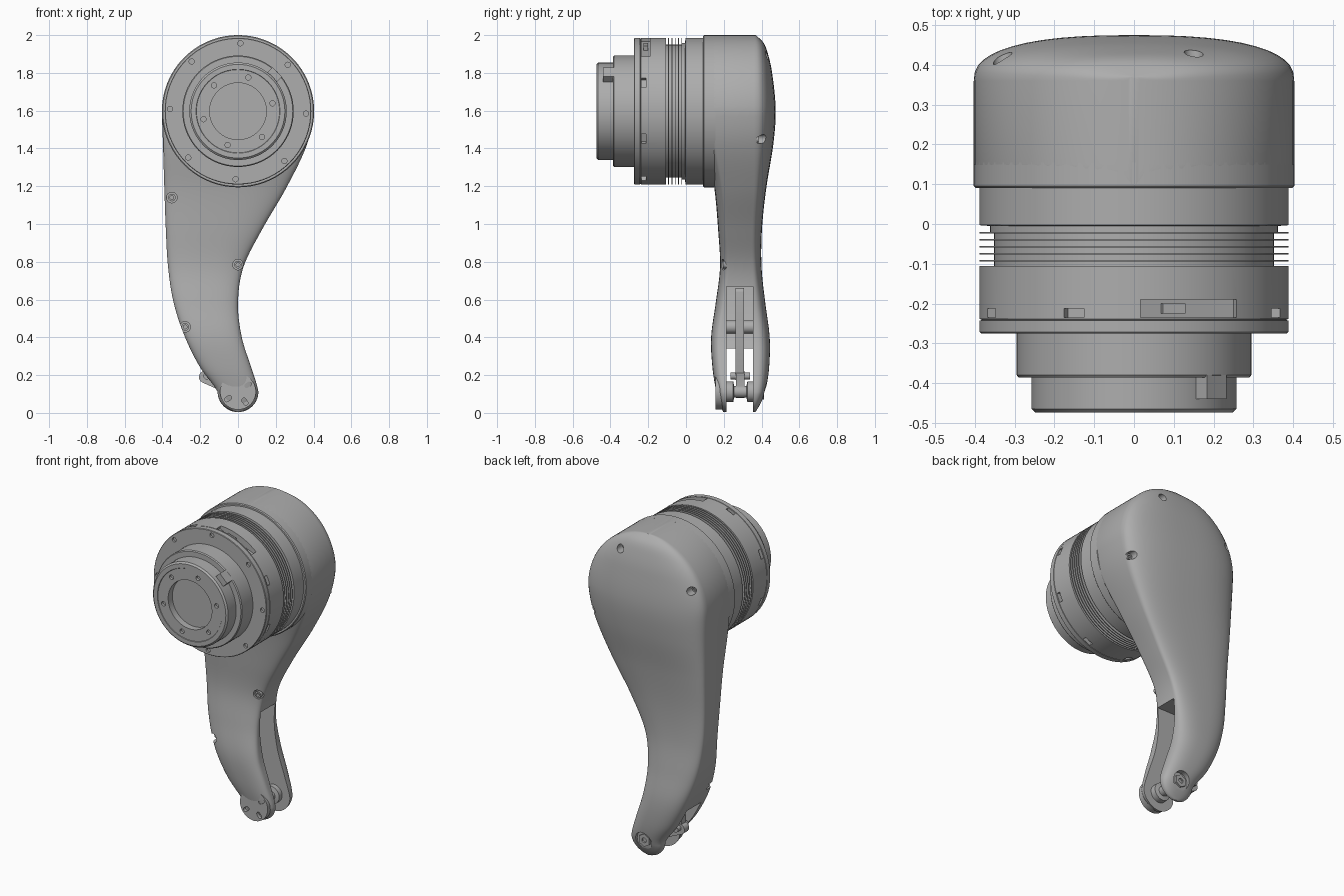
import bpy
import bmesh
from math import sin, cos, pi, radians
from mathutils import Matrix, Vector

if "Cube" in bpy.data.objects:
    bpy.data.objects.remove(bpy.data.objects["Cube"], do_unlink=True)

grey = bpy.data.materials.new("plain_grey")
grey.use_nodes = True
grey.diffuse_color = (0.42, 0.42, 0.42, 1)
grey.node_tree.nodes["Principled BSDF"].inputs["Base Color"].default_value = (0.42, 0.42, 0.42, 1)

MOTOR_Z = 1.597    # height of the motor axis
MOTOR_R = 0.403    # radius of the rounded leg top
JOINT_Z = 0.112    # height of the lower joint axis
JOINT_R = 0.108


def finish(name, verts, faces):
    """Make a clean closed object from vertices and faces."""
    mesh = bpy.data.meshes.new(name)
    mesh.from_pydata(verts, [], faces)
    bm = bmesh.new()
    bm.from_mesh(mesh)
    bmesh.ops.remove_doubles(bm, verts=bm.verts, dist=0.00001)
    bmesh.ops.recalc_face_normals(bm, faces=bm.faces)
    bm.to_mesh(mesh)
    bm.free()
    mesh.materials.append(grey)
    obj = bpy.data.objects.new(name, mesh)
    bpy.context.collection.objects.link(obj)
    return obj


def loft(name, rings):
    """Bridge equal rings of points and cap both ends."""
    n = len(rings[0])
    faces = [list(range(n)), list(range((len(rings) - 1) * n, len(rings) * n))]
    for i in range(len(rings) - 1):
        for j in range(n):
            k = (j + 1) % n
            faces.append([i * n + j, i * n + k, (i + 1) * n + k, (i + 1) * n + j])
    return finish(name, [p for ring in rings for p in ring], faces)


def lathe(name, profile, x=0, z=MOTOR_Z, sides=72):
    """Turn a (radius, y) profile round a front-to-back axis."""
    rings = [[(x + r * sin(2 * pi * j / sides), y, z + r * cos(2 * pi * j / sides))
              for j in range(sides)] for r, y in profile]
    return loft(name, rings)


def rod(name, x, z, r, y0, y1, sides=24):
    return lathe(name, [(r, y0), (r, y1)], x, z, sides)


def prism(name, outline, y0, y1):
    """Extrude an (x, z) outline from front to back."""
    return loft(name, [[(x, y, z) for x, z in outline] for y in (y0, y1)])


def link(name, a, b, width, y0, y1):
    """Flat bar with round ends between two (x, z) points."""
    a, b = Vector(a), Vector(b)
    d = (b - a).normalized()
    side = Vector((-d.y, d.x))
    outline = []
    for centre, s in ((a, -1), (b, 1)):
        for i in range(9):
            t = pi * i / 8
            outline.append(tuple(centre + s * width * (sin(t) * d + cos(t) * side)))
    return prism(name, outline, y0, y1)


def radial_box(name, angle, radius, wide, tall, y0, y1):
    """Box on the motor rim, turned to face outward."""
    w, h = wide / 2, tall / 2
    box = prism(name, [(-w, radius - h), (w, radius - h), (w, radius + h), (-w, radius + h)], y0, y1)
    box.data.transform(Matrix.Translation((0, 0, MOTOR_Z)) @ Matrix.Rotation(angle, 4, 'Y'))
    return box


def cut(target, cutters):
    for cutter in cutters:
        cutter.hide_render = True
        mod = target.modifiers.new("cut", 'BOOLEAN')
        mod.operation, mod.solver, mod.object = 'DIFFERENCE', 'EXACT', cutter
        bpy.context.view_layer.objects.active = target
        bpy.ops.object.modifier_apply(modifier=mod.name)
        bpy.data.objects.remove(cutter, do_unlink=True)


# Leg shape by height: z, left edge, right edge, front, side band end, back
KEYS = [(0, -.1, .1, .2, .355, .365), (.05, -.1, .1, .175, .36, .395),
        (.112, -.108, .108, .16, .365, .42), (.24, -.2, .07, .14, .37, .44),
        (.4, -.28, .02, .133, .37, .443), (.58, -.34, 0, .157, .36, .42),
        (.77, -.37, .028, .18, .35, .4), (.97, -.382, .127, .17, .35, .402),
        (1.19, -.39, .255, .15, .36, .425), (1.42, -.397, .365, .11, .36, .462),
        (1.6, -.403, .403, .1, .36, .475), (1.8, -.4, .4, .1, .36, .456),
        (1.9, -.4, .4, .1, .36, .434), (1.96, -.4, .4, .1, .36, .41),
        (2, -.4, .4, .1, .36, .37)]


def slope(i, c):
    a, b = KEYS[max(i - 1, 0)], KEYS[min(i + 1, len(KEYS) - 1)]
    return (b[c] - a[c]) / (b[0] - a[0])


def shape(z, c):
    """Smooth value of one column at height z."""
    i = max(k for k in range(len(KEYS) - 1) if KEYS[k][0] <= z)
    a, b = KEYS[i], KEYS[i + 1]
    h = b[0] - a[0]
    t = (z - a[0]) / h
    return (a[c] * (1 + 2 * t) * (1 - t) ** 2 + b[c] * t * t * (3 - 2 * t)
            + h * slope(i, c) * t * (1 - t) ** 2 + h * slope(i + 1, c) * t * t * (t - 1))


def section(z, left, right):
    """Flat-sided cross-section with domed front and back."""
    front, band, back = (shape(z, c) for c in (3, 4, 5))
    mid, half, ring = (left + right) / 2, (right - left) / 2, []
    for start, depth in ((band, back - band), (front + 0.05, -0.05)):
        s = 1 if depth > 0 else -1
        for i in range(25):
            t = pi * i / 24
            u = abs(cos(t)) ** 0.8 * (1 if t < pi / 2 else -1)
            ring.append((mid + s * half * u, start + depth * abs(sin(t)) ** 0.8, z))
    return ring


slices = []
for i in range(1, 12):
    t = pi / 2 * i / 12
    slices.append((JOINT_Z - JOINT_R * cos(t), -JOINT_R * sin(t), JOINT_R * sin(t)))
for i in range(50):
    z = JOINT_Z + (MOTOR_Z - JOINT_Z) * i / 50
    slices.append((z, shape(z, 1), shape(z, 2)))
for i in range(24):
    t = radians(88) * i / 23
    slices.append((MOTOR_Z + MOTOR_R * sin(t), -MOTOR_R * cos(t), MOTOR_R * cos(t)))
leg = loft("leg", [section(*s) for s in slices])

# Fork slot, screw holes and joint recess
slot = [(.3, .67), (-.27, .67), (-.25, .5), (-.18, .34), (-.5, .34), (-.5, -.1), (.3, -.1)]
front_screws = [(-.35, 1.14), (0, .785), (-.28, .455)]
back_screws = [(.15, 1.89), (.355, 1.45), (-.33, 1.75)]
cut(leg, [prism("slot_cutter", slot, .215, .355)]
    + [rod("hole_cutter", x, z, .028, 0, .215) for x, z in front_screws]
    + [rod("hole_cutter", x, z, .024, .375, .6) for x, z in back_screws]
    + [rod("joint_cutter", 0, JOINT_Z, .055, .4, .6)])
for x, z in front_screws:
    lathe("front_leg_screw", [(.02, .23), (.02, .195), (.01, .195), (.01, .21)], x, z, 20)
for x, z in back_screws:
    lathe("back_leg_screw", [(.018, .37), (.018, .385), (.009, .385), (.009, .378)], x, z, 20)

# Lower joint: front cap, back bolt, roller and linkage
cap = rod("joint_front_cap", 0, JOINT_Z, .095, .155, .2, 40)
notches = []
for i in range(4):
    a = radians(35 + 90 * i)
    notches.append(link("notch_cutter", (.055 * cos(a), JOINT_Z + .055 * sin(a)),
                        (.072 * cos(a), JOINT_Z + .072 * sin(a)), .012, .1, .175))
cut(cap, notches)
lathe("joint_back_bolt", [(.04, .39), (.04, .412), (.016, .412), (.016, .402)], 0, JOINT_Z, 6)
lathe("joint_roller", [(.055, .21), (.055, .25), (.03, .255), (.03, .32), (.055, .325), (.055, .36)],
      0, JOINT_Z, 32)
link("joint_lever", (0, JOINT_Z), (-.175, .19), .032, .265, .31)
rod("lever_pin", -.165, .195, .018, .235, .34)
link("push_rod", (-.165, .195), (-.13, .64), .022, .262, .308)
rod("slot_cross_pin", -.215, .455, .035, .2, .37)

# Motor housing stack, back to front
lathe("leg_collar", [(.39, .16), (.403, .155), (.403, .095), (.398, .09)])
lathe("motor_back_ring", [(.388, .12), (.388, -.003), (.362, -.005), (.362, -.02)])
rod("fin_core", 0, MOTOR_Z, .352, 0, -.12, 72)
for i in range(5):
    rod("cooling_fin", 0, MOTOR_Z, .388, -.02 - .0175 * i, -.024 - .0175 * i, 72)
drum = lathe("motor_drum", [(.388, -.105), (.388, -.239), (.384, -.24), (.384, -.242),
                            (.388, -.243), (.388, -.272), (.385, -.275)])
pockets = []
for i in range(8):
    a = radians(22 + 45 * i)
    if i == 0:
        pockets.append(radial_box("pocket_cutter", a, .385, .26, .08, -.235, -.19))
    else:
        pockets.append(radial_box("pocket_cutter", a, .385, .055, .05, -.235, -.212))
for i in range(8):
    a = radians(2 + 45 * i)
    pockets.append(rod("hole_cutter", .36 * sin(a), MOTOR_Z + .36 * cos(a), .014, -.3, -.262, 16))
cut(drum, pockets)
radial_box("pocket_connector", radians(16), .35, .06, .035, -.225, -.2)

# Output flange with recessed centre
lathe("flange_step", [(.295, -.26), (.295, -.38), (.29, -.386), (.2, -.386)])
flange = lathe("output_flange", [(.258, -.37), (.258, -.465), (.248, -.474), (.222, -.474),
                                 (.22, -.471), (.15, -.471), (.15, -.43)])
holes = []
for i in range(6):
    a = radians(17 + 60 * i)
    holes.append(rod("hole_cutter", .187 * sin(a), MOTOR_Z + .187 * cos(a), .014, -.5, -.455, 16))
cut(flange, holes)
radial_box("locking_tab", radians(45), .274, .07, .04, -.44, -.38)

# Smooth shading that keeps hard edges
bpy.ops.object.select_all(action='DESELECT')
for obj in bpy.context.collection.objects:
    if obj.type == 'MESH' and grey.name in obj.data.materials:
        obj.select_set(True)
        bpy.context.view_layer.objects.active = obj
bpy.ops.object.shade_smooth_by_angle(angle=radians(32))
